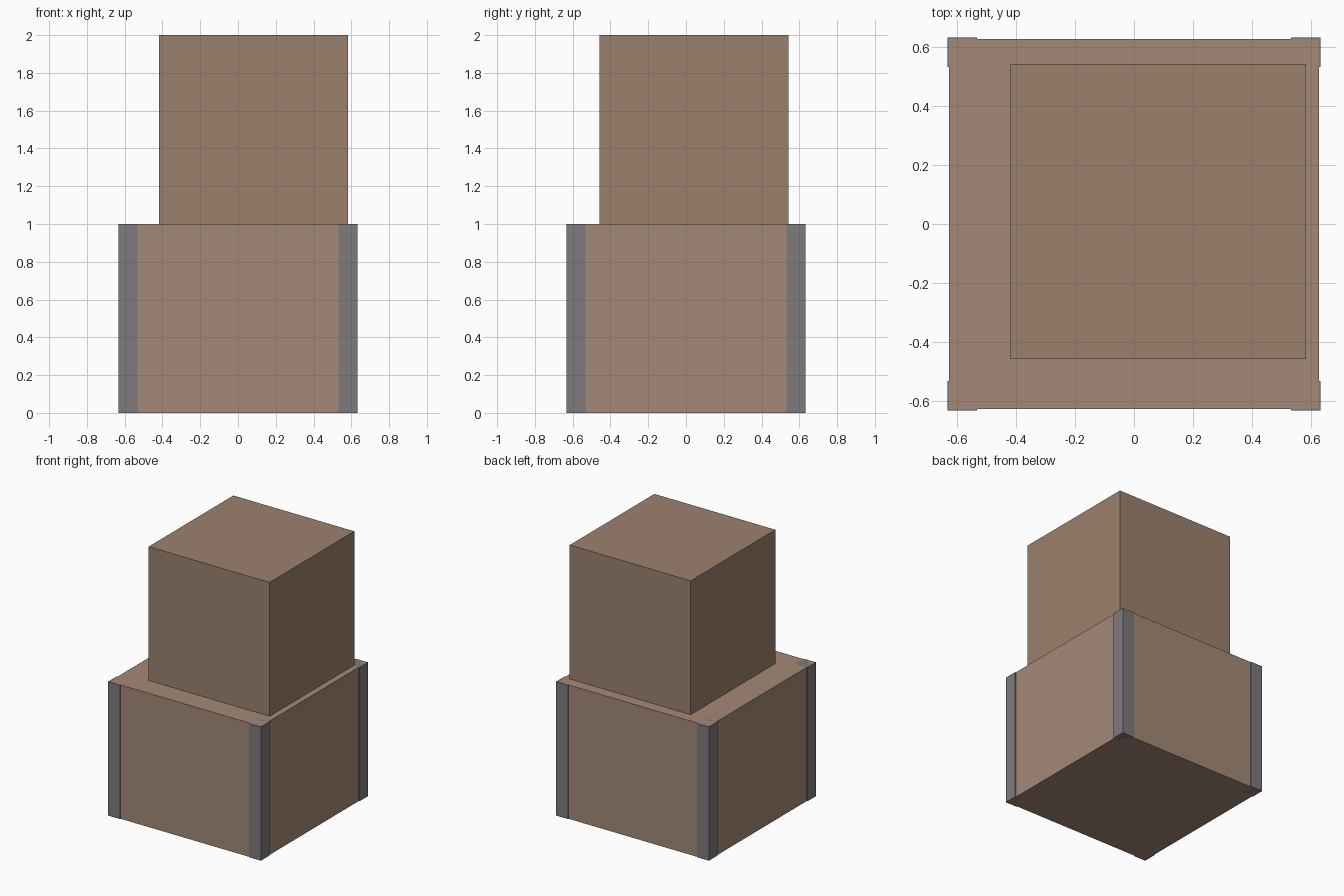
import bpy

if "Cube" in bpy.data.objects:
    bpy.data.objects.remove(bpy.data.objects["Cube"])


def material(name, rgb):
    mat = bpy.data.materials.new(name)
    mat.diffuse_color = (*rgb, 1)
    mat.use_nodes = True
    mat.node_tree.nodes["Principled BSDF"].inputs["Base Color"].default_value = mat.diffuse_color
    return mat


def box(name, size, centre, mat):
    bpy.ops.mesh.primitive_cube_add(size=1, location=centre)
    ob = bpy.context.object
    ob.name = name
    ob.scale = size
    bpy.ops.object.transform_apply(location=False, rotation=False, scale=True)
    ob.data.materials.append(mat)
    return ob


wood = material("crate_brown", (0.37, 0.25, 0.18))
dark_wood = material("dark_crate_brown", (0.33, 0.22, 0.155))
metal = material("corner_grey", (0.21, 0.195, 0.205))

# Large lower crate and smaller crate stacked off-centre on top
box("lower_crate", (1.252, 1.252, 1), (0, 0, 0.5), wood)
box("upper_crate", (1, 1, 1), (0.082, 0.042, 1.5), dark_wood)

# Corner posts, standing slightly proud of the lower crate
outer, width = 0.632, 0.1
c = outer - width / 2
for side, sx in (("left", -1), ("right", 1)):
    for end, sy in (("front", -1), ("back", 1)):
        box(f"{end}_{side}_corner_post", (width, width, 1), (sx * c, sy * c, 0.5), metal)
